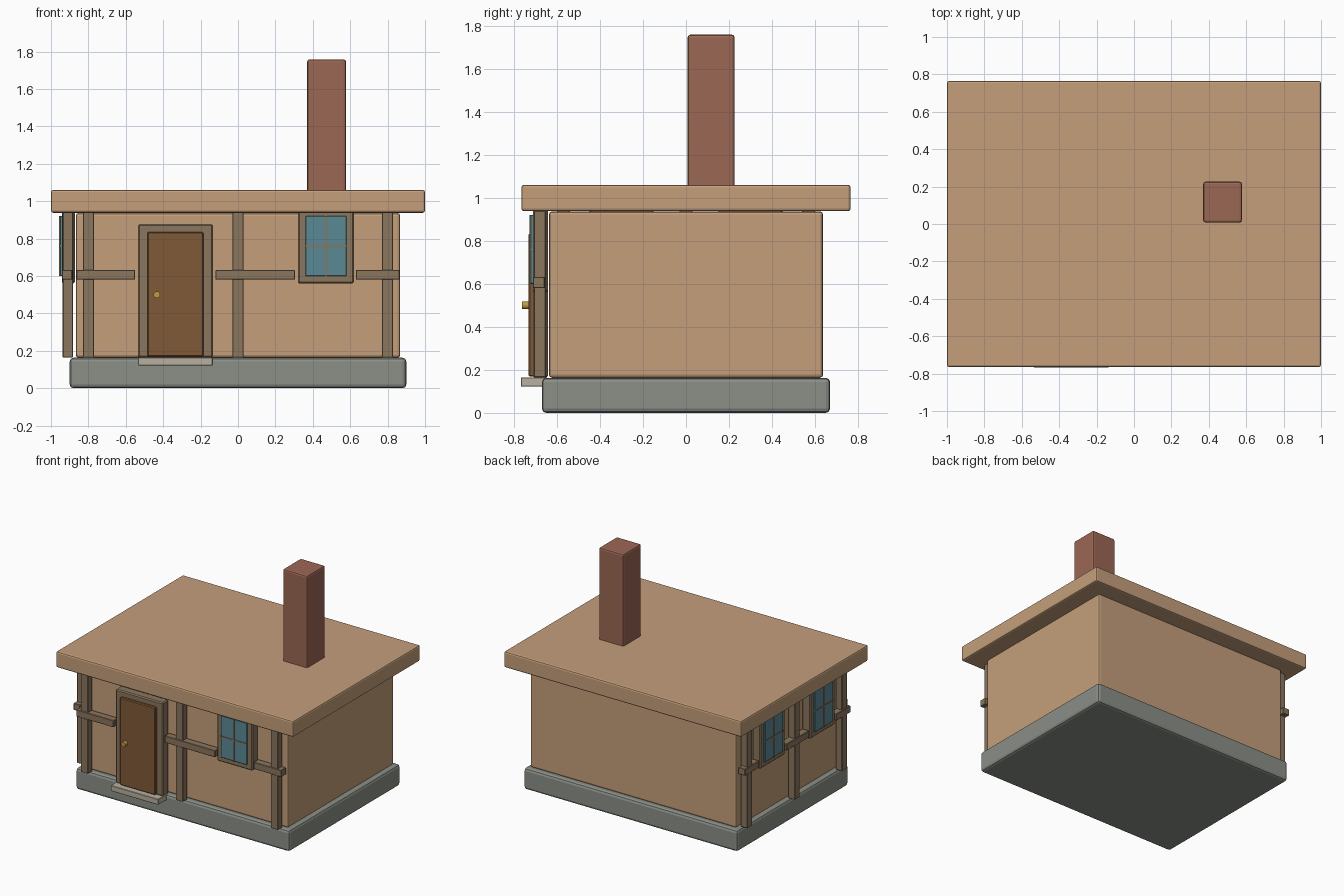
import bpy, bmesh, math

if "Cube" in bpy.data.objects:
    bpy.data.objects.remove(bpy.data.objects["Cube"])


def paint(name, r, g, b):
    m = bpy.data.materials.new(name)
    m.diffuse_color = [(c / 255) ** 2.2 for c in (r, g, b)] + [1]
    m.use_nodes = True
    m.node_tree.nodes["Principled BSDF"].inputs["Base Color"].default_value = m.diffuse_color
    return m


TAN = paint("plaster", 195, 157, 122)
STONE = paint("stone", 138, 142, 134)
SILL = paint("pale_stone", 184, 176, 158)
TIMBER = paint("timber", 138, 117, 94)
WOOD = paint("door_wood", 128, 90, 58)
GLASS = paint("glass", 90, 137, 148)
BRICK = paint("brick", 154, 103, 86)
BRASS = paint("brass", 190, 152, 70)


def box(name, xr, yr, zr, mat, bevel=0.0, segments=2):
    """Box from its (min, max) ranges, with softened edges."""
    bm = bmesh.new()
    bmesh.ops.create_cube(bm, size=1)
    for v in bm.verts:
        v.co = [(a + b) / 2 + c * (b - a) for c, (a, b) in zip(v.co, (xr, yr, zr))]
    mesh = bpy.data.meshes.new(name)
    bm.to_mesh(mesh)
    bm.free()
    mesh.materials.append(mat)
    ob = bpy.data.objects.new(name, mesh)
    bpy.context.collection.objects.link(ob)
    if bevel:
        mod = ob.modifiers.new("bevel", 'BEVEL')
        mod.width, mod.segments = bevel, segments
    return ob


def on_wall(side, name, ur, dr, zr, mat, bevel=0.003):
    """Box on the front or left wall: u runs along it, d is distance outward."""
    out = (-dr[1], -dr[0])
    if side == "front":
        return box(f"{side}_{name}", ur, out, zr, mat, bevel, 1)
    return box(f"{side}_{name}", out, ur, zr, mat, bevel, 1)


def window(side, label, u, wall):
    z = 0.76
    on_wall(side, f"window_frame_{label}", (u - 0.15, u + 0.15),
            (wall + 0.005, wall + 0.075), (z - 0.2, z + 0.2), TIMBER, 0.008)
    on_wall(side, f"window_glass_{label}", (u - 0.11, u + 0.11),
            (wall + 0.05, wall + 0.086), (z - 0.16, z + 0.16), GLASS)
    bar = (wall + 0.07, wall + 0.09)
    on_wall(side, f"window_upright_{label}", (u - 0.005, u + 0.005), bar,
            (z - 0.16, z + 0.16), TIMBER, 0)
    on_wall(side, f"window_crossbar_{label}", (u - 0.11, u + 0.11), bar,
            (z - 0.005, z + 0.005), TIMBER, 0)


def framing(side, wall, half, rails):
    for i, u in enumerate((0.065 - half, 0, half - 0.065)):
        on_wall(side, f"post_{i}", (u - 0.03, u + 0.03),
                (wall + 0.015, wall + 0.07), (0.165, 0.94), TIMBER)
    for i, span in enumerate(rails):
        on_wall(side, f"rail_{i}", span, (wall + 0.019, wall + 0.075),
                (0.58, 0.632), TIMBER)


# Main volumes
box("foundation", (-0.9, 0.9), (-0.67, 0.67), (0, 0.163), STONE, 0.02)
box("walls", (-0.867, 0.867), (-0.637, 0.637), (0.163, 0.937), TAN, 0.015)
box("roof", (-1, 1), (-0.765, 0.765), (0.938, 1.06), TAN, 0.012)
box("chimney", (0.37, 0.577), (0.008, 0.226), (1.0, 1.758), BRICK, 0.012)

# Timber framing, with the rails broken at the openings
framing("front", 0.637, 0.865, [(-0.865, -0.55), (-0.12, 0.305), (0.63, 0.865)])
framing("left", 0.867, 0.635, [(-0.635, -0.465), (-0.135, 0.135), (0.465, 0.635)])

# Windows
window("front", "right", 0.47, 0.637)
window("left", "front", -0.3, 0.867)
window("left", "back", 0.3, 0.867)

# Door, its surround and the doorstep
on_wall("front", "door_surround", (-0.535, -0.135), (0.642, 0.712), (0.163, 0.877), TIMBER, 0.008)
on_wall("front", "door", (-0.485, -0.185), (0.69, 0.732), (0.168, 0.835), WOOD, 0.006)
on_wall("front", "doorstep", (-0.535, -0.135), (0.645, 0.768), (0.122, 0.165), SILL)

# Door knob
bpy.ops.mesh.primitive_cylinder_add(vertices=20, radius=0.018, depth=0.035,
                                    location=(-0.434, -0.745, 0.5),
                                    rotation=(math.pi / 2, 0, 0))
knob = bpy.context.object
knob.name = "door_knob"
knob.data.materials.append(BRASS)
bpy.ops.object.shade_smooth_by_angle()
